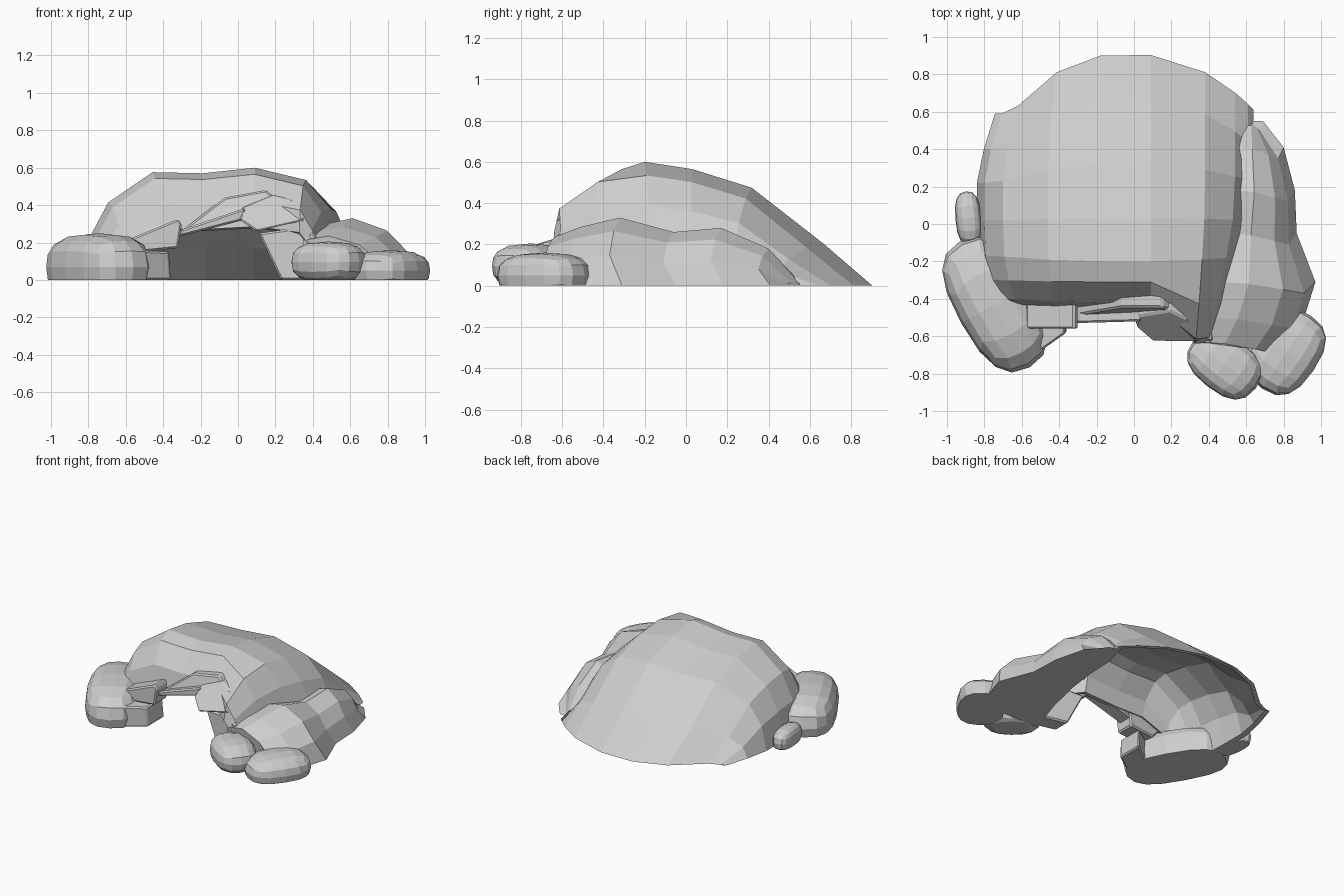
import bpy, bmesh, math
from mathutils import Vector, Matrix

old = bpy.data.objects.get("Cube")
if old:
    bpy.data.objects.remove(old)

stone = bpy.data.materials.new("grey stone")
stone.use_nodes = True
GREY = (0.62, 0.62, 0.62, 1)
stone.diffuse_color = GREY
stone.node_tree.nodes["Principled BSDF"].inputs["Base Color"].default_value = GREY


def finish(name, bm):
    bmesh.ops.recalc_face_normals(bm, faces=bm.faces)
    mesh = bpy.data.meshes.new(name)
    bm.to_mesh(mesh)
    bm.free()
    mesh.materials.append(stone)
    obj = bpy.data.objects.new(name, mesh)
    bpy.context.collection.objects.link(obj)
    return obj


def loft(bm, rows, closed=False):
    """Skin a list of equally long point rows with quads."""
    grid = [[bm.verts.new(p) for p in row] for row in rows]
    n = len(grid[0])
    for a, b in zip(grid, grid[1:]):
        for i in range(n if closed else n - 1):
            j = (i + 1) % n
            bm.faces.new((a[i], a[j], b[j], b[i]))
    if closed:
        bm.faces.new(grid[0])
        bm.faces.new(grid[-1])


def boulder(name, centre, size, turn, power=2.6):
    """Rounded block of stone, flat where it meets the ground."""
    bm = bmesh.new()
    bmesh.ops.create_cube(bm, size=2)
    bmesh.ops.subdivide_edges(bm, edges=bm.edges[:], cuts=3, use_grid_fill=True)
    spin = Matrix.Rotation(math.radians(turn), 3, 'Z')
    for v in bm.verts:
        p = v.co / sum(abs(c) ** power for c in v.co) ** (1 / power)
        p = Vector((p.x * size[0], p.y * size[1], p.z * size[2]))
        v.co = spin @ p + Vector(centre)
    bmesh.ops.bisect_plane(bm, geom=bm.verts[:] + bm.edges[:] + bm.faces[:],
                           plane_co=(0, 0, 0), plane_no=(0, 0, -1), clear_outer=True)
    bmesh.ops.holes_fill(bm, edges=[e for e in bm.edges if e.is_boundary])
    return finish(name, bm)


def slab(name, outline, front, depth, lean=0.0):
    """Outline (x, z) given depth in y; front holds the left and right y, lean tips the top back."""
    bm = bmesh.new()
    lo = min(p[0] for p in outline)
    span = max(p[0] for p in outline) - lo
    base = min(p[1] for p in outline)
    face = [(x, front[0] + (front[1] - front[0]) * (x - lo) / span + lean * (z - base), z)
            for x, z in outline]
    loft(bm, [face, [(x, y + depth, z) for x, y, z in face]], closed=True)
    obj = finish(name, bm)
    mod = obj.modifiers.new("worn edges", 'BEVEL')
    mod.width = 0.01
    mod.segments = 1
    return obj


# Hollow cave roof: arches running from the back ground line to the front lip
columns = [-0.84, -0.80, -0.70, -0.46, -0.19, 0.09, 0.38, 0.54, 0.61, 0.64]
heights = [0, 0.38, 0.69, 0.96, 0.95, 1.0, 0.89, 0.64, 0.36, 0]
# ridge y, side y, ridge height, right side width, left corner's forward reach, its pinch
arches = [(0.91, 0.59, 0.0, 0.87, 0, 0), (0.67, 0.40, 0.205, 0.95, 0, 0),
          (0.32, 0.22, 0.475, 1.0, 0, 0), (0.03, 0.02, 0.565, 1.0, 0, 0.05),
          (-0.20, -0.17, 0.60, 0.99, 0, 0.2), (-0.31, -0.30, 0.565, 0.95, 0.12, 0.4),
          (-0.42, -0.40, 0.42, 0.90, 0.20, 0.6), (-0.445, -0.43, 0.285, 0.88, 0.2, 0.65)]
rows = []
for ridge, side, high, wide, reach, pinch in arches:
    row = []
    for x, h in zip(columns, heights):
        edge = min(1, abs(x + 0.04) / 0.7) ** 2.3
        y = ridge + (side - ridge) * edge - (reach if x > 0.3 else 0)
        px = x - pinch * (x - 0.3) if x > 0.3 else x
        row.append((-0.1 + (px + 0.1) * wide if px < -0.1 else px, y, high * h))
    rows.append(row)
bm = bmesh.new()
loft(bm, rows[::-1])
bm.normal_update()
inner = [(v, v.co - v.normal * 0.045) for v in bm.verts]
rim = [e for e in bm.edges if e.is_boundary]
copy = bmesh.ops.duplicate(bm, geom=bm.verts[:] + bm.edges[:] + bm.faces[:])
for v, co in inner:
    copy["vert_map"][v].co = (co.x, co.y, max(0, co.z))
rim += [e for e in copy["geom"] if isinstance(e, bmesh.types.BMEdge) and e.is_boundary]
bmesh.ops.bridge_loops(bm, edges=rim)
finish("cave_roof", bm)

# Solid stone flank on the left side: y, inner x, outer x, ridge height
flank = [(0.55, 0.60, 0.69, 0.02), (0.41, 0.56, 0.80, 0.18), (0.18, 0.55, 0.86, 0.28),
         (-0.05, 0.52, 0.87, 0.26), (-0.31, 0.46, 0.97, 0.33), (-0.50, 0.40, 0.91, 0.285),
         (-0.63, 0.35, 0.80, 0.235)]
bm = bmesh.new()
loft(bm, [[(a, y, 0), (a, y, z * 0.9), (a + (b - a) * 0.3, y - 0.01, z),
           (a + (b - a) * 0.66, y - 0.04, z * 0.8), (a + (b - a) * 0.88, y - 0.06, z * 0.45),
           (b, y, 0)] for y, a, b, z in flank], closed=True)
finish("left_flank", bm)

# Boulders round the mouth
boulder("right_boulder", (-0.745, -0.43, 0.07), (0.385, 0.205, 0.18), -61)
boulder("right_pebble", (-0.885, 0.03, 0.05), (0.07, 0.145, 0.085), 5)
boulder("left_inner_boulder", (0.485, -0.75, 0.095), (0.21, 0.15, 0.11), -38)
boulder("left_outer_boulder", (0.815, -0.685, 0.05), (0.235, 0.175, 0.11), 56)

# Broken slabs framing the mouth
slab("right_jamb", [(-0.60, 0), (-0.36, 0), (-0.37, 0.15), (-0.56, 0.16)], (-0.75, -0.58), 0.2)
slab("right_cap", [(-0.58, 0.22), (-0.52, 0.15), (-0.32, 0.17), (-0.30, 0.30), (-0.32, 0.325)],
     (-0.56, -0.56), 0.15)
slab("lintel", [(-0.32, 0.23), (0.03, 0.32), (0.04, 0.385), (-0.3, 0.27)], (-0.53, -0.52), 0.12)
slab("lintel_back", [(-0.32, 0.25), (0.05, 0.33), (0.22, 0.42), (0.15, 0.48), (-0.07, 0.44)],
     (-0.49, -0.52), 0.08, lean=0.3)
slab("left_cap", [(0.01, 0.32), (0.10, 0.26), (0.36, 0.32), (0.29, 0.43), (0.19, 0.455),
                  (0.02, 0.385)], (-0.61, -0.69), 0.1, lean=0.95)
slab("left_jamb", [(0.11, 0.25), (0.23, 0), (0.42, 0), (0.42, 0.24), (0.33, 0.28)],
     (-0.55, -0.63), 0.14)
